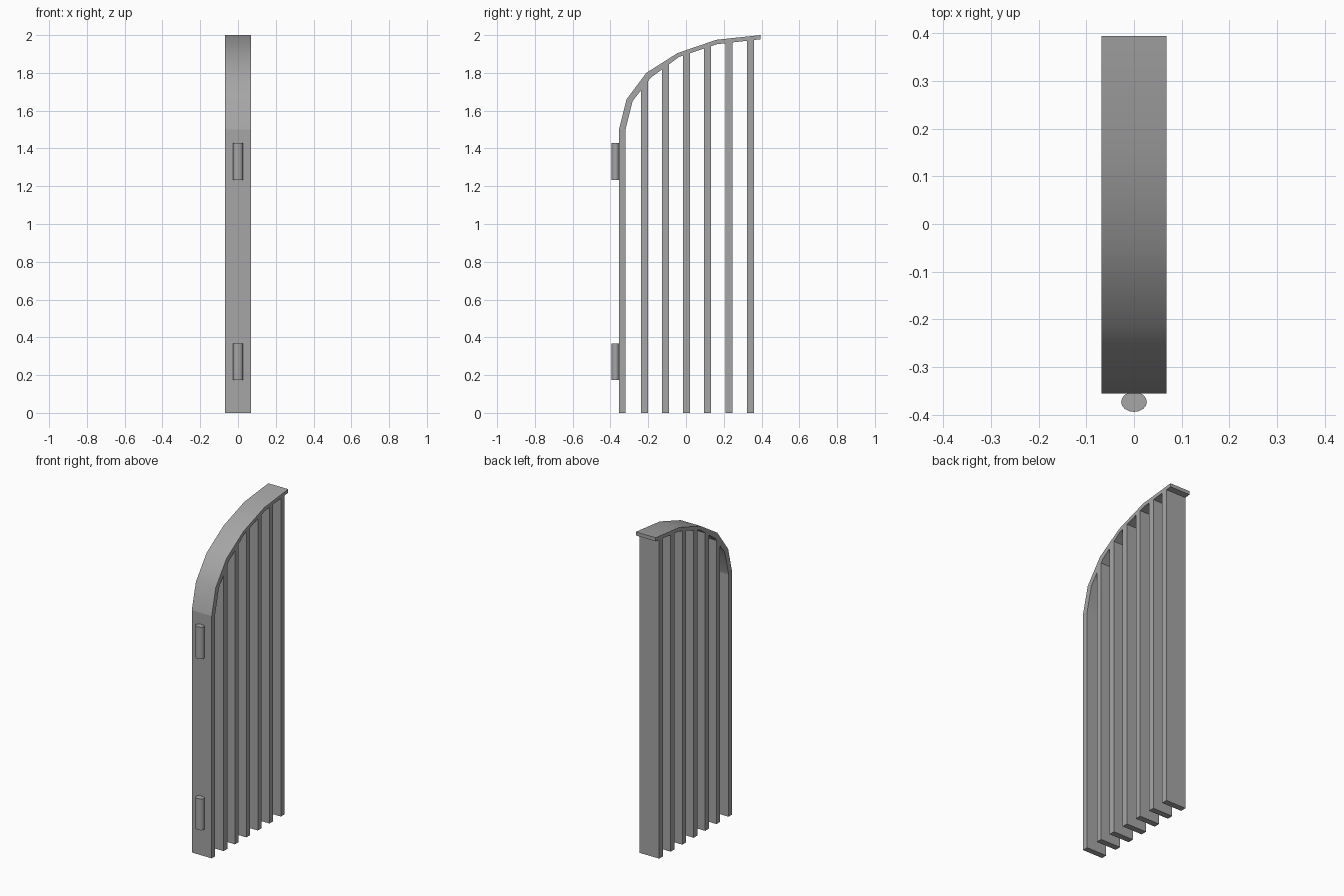
import bpy, bmesh, math

if "Cube" in bpy.data.objects:
    bpy.data.objects.remove(bpy.data.objects["Cube"])

HALF_W = 0.068
metal = bpy.data.materials.new("grey_metal")
metal.diffuse_color = (0.38, 0.38, 0.38, 1)
metal.use_nodes = True
metal.node_tree.nodes["Principled BSDF"].inputs["Base Color"].default_value = metal.diffuse_color

# outer and inner edge of the arched rail, as (y, z)
OUTER = [(-0.355, 1.50), (-0.315, 1.66), (-0.21, 1.80), (-0.045, 1.905), (0.16, 1.975), (0.394, 2.0)]
INNER = [(-0.32, 1.50), (-0.283, 1.65), (-0.186, 1.775), (-0.036, 1.885), (0.165, 1.952), (0.394, 1.978)]


def finish(name, bm):
    bmesh.ops.recalc_face_normals(bm, faces=bm.faces)
    mesh = bpy.data.meshes.new(name)
    bm.to_mesh(mesh)
    bm.free()
    mesh.materials.append(metal)
    ob = bpy.data.objects.new(name, mesh)
    bpy.context.collection.objects.link(ob)
    return ob


def extrude_profile(name, profile):
    """Extrude a (y, z) outline across the gate's thickness."""
    bm = bmesh.new()
    face = bm.faces.new([bm.verts.new((-HALF_W, y, z)) for y, z in profile])
    ext = bmesh.ops.extrude_face_region(bm, geom=[face])["geom"]
    bmesh.ops.translate(bm, vec=(2 * HALF_W, 0, 0),
                        verts=[v for v in ext if isinstance(v, bmesh.types.BMVert)])
    return finish(name, bm)


def smooth(ob):
    bpy.ops.object.select_all(action='DESELECT')
    ob.select_set(True)
    bpy.context.view_layer.objects.active = ob
    bpy.ops.object.shade_smooth_by_angle(angle=math.radians(30))


def inner_height(y):
    for (y0, z0), (y1, z1) in zip(INNER, INNER[1:]):
        if y0 <= y <= y1:
            return z0 + (z1 - z0) * (y - y0) / (y1 - y0)


# arched top rail
smooth(extrude_profile("arched_rail", OUTER + INNER[::-1]))

# hinge-side post
extrude_profile("hinge_post", [(-0.355, 0), (-0.32, 0), (-0.32, 1.5), (-0.355, 1.5)])

# upright bars, cut to follow the rail
for i, y in enumerate((-0.219, -0.109, 0.003, 0.115, 0.228, 0.341)):
    a, b = y - 0.0185, y + 0.0185
    extrude_profile(f"bar_{i + 1}", [(a, 0), (b, 0), (b, inner_height(b) + 0.004),
                                     (a, inner_height(a) + 0.004)])

# hinge pins, oval in section
for name, z0, z1 in (("lower_hinge", 0.173, 0.367), ("upper_hinge", 1.233, 1.43)):
    bm = bmesh.new()
    bmesh.ops.create_cone(bm, cap_ends=True, segments=16, radius1=1, radius2=1, depth=1)
    bmesh.ops.scale(bm, vec=(0.027, 0.021, z1 - z0), verts=bm.verts)
    bmesh.ops.translate(bm, vec=(0, -0.373, (z0 + z1) / 2), verts=bm.verts)
    smooth(finish(name, bm))
